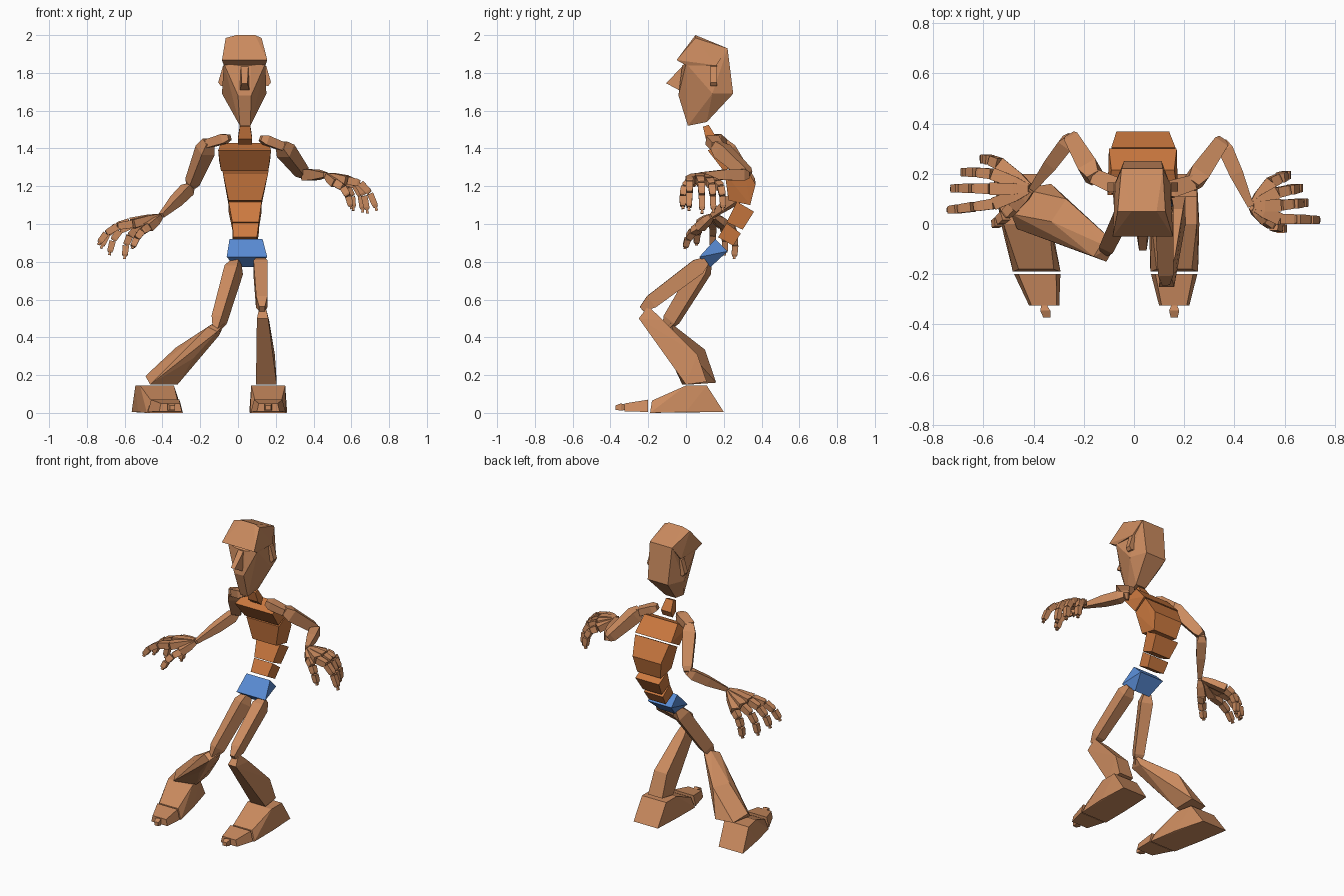
import bpy, bmesh
from mathutils import Vector


def mat(name, c):
    m = bpy.data.materials.new(name)
    m.diffuse_color = (*c, 1)
    return m


SKIN = mat("skin", (0.6, 0.26, 0.115))
SHIRT = mat("torso_orange", (0.6, 0.19, 0.05))
BLUE = mat("pelvis_blue", (0.1, 0.26, 0.66))


def hull(name, pts, m=SKIN):
    """Flat faceted solid wrapped around a few points."""
    bm = bmesh.new()
    for p in pts:
        bm.verts.new(p)
    r = bmesh.ops.convex_hull(bm, input=bm.verts)
    junk = {g for g in r["geom_interior"] + r["geom_unused"] if isinstance(g, bmesh.types.BMVert)}
    bmesh.ops.delete(bm, geom=list(junk), context='VERTS')
    bmesh.ops.dissolve_limit(bm, angle_limit=0.03, verts=bm.verts, edges=bm.edges)
    bmesh.ops.recalc_face_normals(bm, faces=bm.faces)
    me = bpy.data.meshes.new(name)
    bm.to_mesh(me)
    bm.free()
    me.materials.append(m)
    ob = bpy.data.objects.new(name, me)
    bpy.context.collection.objects.link(ob)
    return ob


def bone(name, a, b, rings, ref=(0, 0, 1), m=SKIN):
    """Four-sided limb from a to b; rings are (t, width, depth)."""
    a, b = Vector(a), Vector(b)
    d = (b - a).normalized()
    u = d.cross(Vector(ref)).normalized()
    v = u.cross(d)
    return hull(name, [a.lerp(b, t) + u * w * i / 2 + v * h * j / 2
                       for t, w, h in rings for i in (-1, 1) for j in (-1, 1)], m)


def slab(name, prof, m):
    """Body block from a side profile of (y, z, left x, right x)."""
    return hull(name, [(x, y, z) for y, z, l, r in prof for x in (l, r)], m)


# Head
slab("forehead", [(0.05, 1.985, -0.065, 0.125), (0.05, 2.0, -0.01, 0.09),
                  (0.22, 1.93, -0.05, 0.115), (-0.05, 1.868, -0.085, 0.155),
                  (0.0, 1.84, -0.075, 0.145), (0.16, 1.84, -0.075, 0.145)], SKIN)
slab("face", [(0.0, 1.85, -0.075, 0.145), (0.22, 1.93, -0.05, 0.115),
              (0.25, 1.69, -0.04, 0.11), (0.14, 1.69, -0.085, 0.15),
              (0.11, 1.54, 0.0, 0.075), (0.01, 1.52, 0.01, 0.065),
              (-0.04, 1.68, 0.0, 0.07), (-0.02, 1.84, 0.0, 0.07)], SKIN)
slab("nose", [(-0.015, 1.84, 0.015, 0.055), (-0.105, 1.745, 0.02, 0.05),
              (-0.04, 1.71, 0.01, 0.06), (0.0, 1.72, 0.01, 0.06)], SKIN)
for side, s in (("left", 1), ("right", -1)):
    hull("ear_" + side, [(0.035 + s * x, y, z) for x, z in
                         ((0.10, 1.84), (0.115, 1.835), (0.14, 1.75), (0.125, 1.73), (0.08, 1.74))
                         for y in (0.13, 0.165)])

# Neck, spine and pelvis
slab("neck", [(0.09, 1.515, 0.01, 0.065), (0.12, 1.525, 0.01, 0.065),
              (0.16, 1.46, 0.0, 0.075), (0.14, 1.42, 0.0, 0.075), (0.105, 1.45, 0.0, 0.075)], SHIRT)
slab("chest", [(0.115, 1.39, -0.105, 0.175), (0.215, 1.43, -0.09, 0.16),
               (0.30, 1.335, -0.10, 0.17), (0.20, 1.28, -0.09, 0.16)], SHIRT)
slab("upper_spine", [(0.205, 1.27, -0.08, 0.16), (0.305, 1.325, -0.09, 0.165),
                     (0.368, 1.21, -0.07, 0.14), (0.34, 1.1, -0.05, 0.125),
                     (0.225, 1.125, -0.05, 0.125)], SHIRT)
slab("middle_spine", [(0.27, 1.118, -0.05, 0.125), (0.36, 1.065, -0.05, 0.125),
                      (0.30, 0.97, -0.03, 0.11), (0.215, 1.01, -0.03, 0.11)], SHIRT)
slab("lower_spine", [(0.215, 1.005, -0.03, 0.11), (0.29, 0.95, -0.03, 0.11),
                     (0.25, 0.885, -0.025, 0.1), (0.17, 0.93, -0.025, 0.1)], SHIRT)
slab("pelvis", [(0.155, 0.92, -0.045, 0.13), (0.22, 0.855, -0.045, 0.13),
                (0.13, 0.772, -0.01, 0.1), (0.07, 0.825, -0.06, 0.155)], BLUE)

# Arms and hands: joint positions for each side
HANDS = {
    "left": dict(
        inner=(0.12, 0.13, 1.455), shoulder=(0.235, 0.165, 1.41), elbow=(0.35, 0.33, 1.26),
        wrist=(0.465, 0.07, 1.26),
        fingers=[("index", (0.58, 0.02, 1.23), (0.69, 0.02, 1.24), (0.735, 0.015, 1.07)),
                 ("middle", (0.585, 0.075, 1.235), (0.67, 0.085, 1.23), (0.685, 0.085, 1.055)),
                 ("ring", (0.57, 0.125, 1.225), (0.66, 0.145, 1.22), (0.66, 0.145, 1.06)),
                 ("pinky", (0.545, 0.165, 1.21), (0.61, 0.2, 1.21), (0.61, 0.195, 1.07)),
                 ("thumb", (0.52, 0.02, 1.215), (0.58, -0.03, 1.2), (0.60, -0.015, 1.08))]),
    "right": dict(
        inner=(-0.045, 0.14, 1.46), shoulder=(-0.16, 0.19, 1.425), elbow=(-0.25, 0.345, 1.2),
        wrist=(-0.405, 0.14, 1.045),
        fingers=[("index", (-0.56, 0.08, 1.0), (-0.69, 0.06, 1.0), (-0.74, 0.055, 0.89)),
                 ("middle", (-0.575, 0.14, 1.01), (-0.69, 0.145, 1.0), (-0.725, 0.14, 0.87)),
                 ("ring", (-0.565, 0.2, 0.995), (-0.67, 0.21, 0.97), (-0.68, 0.205, 0.835)),
                 ("pinky", (-0.535, 0.24, 0.97), (-0.60, 0.27, 0.94), (-0.60, 0.255, 0.815)),
                 ("thumb", (-0.48, 0.07, 0.98), (-0.53, 0.01, 0.96), (-0.56, -0.005, 0.87))]),
}
for side, h in HANDS.items():
    bone("collar_" + side, h["inner"], h["shoulder"], [(0, 0.04, 0.03), (0.25, 0.07, 0.05), (1, 0.06, 0.045)])
    bone("upper_arm_" + side, h["shoulder"], h["elbow"], [(-0.05, 0.05, 0.05), (0.15, 0.08, 0.08), (0.9, 0.06, 0.06), (1, 0.04, 0.04)])
    bone("forearm_" + side, h["elbow"], h["wrist"], [(0, 0.035, 0.035), (0.12, 0.06, 0.06), (0.5, 0.055, 0.055), (1, 0.025, 0.025)])
    w = Vector(h["wrist"])
    for name, k, c, tip in h["fingers"]:
        k, c, tip = Vector(k), Vector(c), Vector(tip)
        bone(f"{name}_palm_{side}", w.lerp(k, 0.08), w.lerp(k, 0.97), [(0, 0.025, 0.025), (0.4, 0.045, 0.04), (1, 0.05, 0.045)])

        def at(t):
            return k * (1 - t) ** 2 + c * 2 * t * (1 - t) + tip * t * t
        for i, (t0, t1) in enumerate(((0, 0.33), (0.35, 0.66), (0.68, 0.94))):
            f = 0.042 - 0.004 * i
            bone(f"{name}_joint_{i + 1}_{side}", at(t0), at(t1), [(0, f, f), (0.8, f * 0.92, f * 0.92), (1, f * 0.7, f * 0.7)], (0, 1, 0))
        bone(f"{name}_tip_{side}", at(0.94), at(1), [(0, 0.012, 0.012), (1, 0.016, 0.016)], (0, 1, 0))

# Thighs
THIGH = [(0, 0.045, 0.045), (0.12, 0.075, 0.085), (0.85, 0.06, 0.075), (1, 0.03, 0.03)]
bone("thigh_left", (0.118, 0.105, 0.805), (0.127, -0.235, 0.55), THIGH)
bone("thigh_right", (-0.01, 0.11, 0.80), (-0.115, -0.11, 0.44), THIGH)

# Shins, flaring toward the ankle
slab("shin_left", [(-0.20, 0.565, 0.115, 0.145), (-0.25, 0.5, 0.1, 0.16), (-0.12, 0.49, 0.1, 0.165),
                   (0.06, 0.31, 0.1, 0.195), (0.11, 0.165, 0.1, 0.205), (0.0, 0.15, 0.095, 0.205)], SKIN)
hull("shin_right", [(-0.16, -0.13, 0.455), (-0.11, -0.15, 0.43), (-0.07, -0.08, 0.475), (-0.10, -0.06, 0.41),
                    (-0.13, -0.08, 0.475),
                    (-0.33, 0.01, 0.345), (-0.27, 0.1, 0.335), (-0.235, -0.075, 0.29),
                    (-0.49, 0.04, 0.195), (-0.465, -0.02, 0.15), (-0.32, 0.02, 0.15),
                    (-0.33, 0.16, 0.16), (-0.45, 0.14, 0.16)])

# Feet, toes and toe tips: shift and lean of each foot along y
for side, cx, lean in (("left", 0.16, 0.0), ("right", -0.385, -0.22)):
    def foot(name, prof):
        hull(f"{name}_{side}", [(cx + lean * (y + 0.2) + s * w, y, z) for y, z, w in prof for s in (-1, 1)])
    foot("foot", [(0.0, 0.145, 0.09), (0.11, 0.145, 0.09), (0.2, 0.005, 0.09), (0.0, 0.005, 0.1),
                  (-0.19, 0.0, 0.095), (-0.18, 0.065, 0.07)])
    foot("toe", [(-0.2, 0.07, 0.075), (-0.2, 0.005, 0.092), (-0.325, 0.05, 0.05), (-0.325, 0.008, 0.06)])
    foot("toe_tip", [(-0.325, 0.045, 0.012), (-0.325, 0.015, 0.012), (-0.345, 0.05, 0.02),
                     (-0.345, 0.012, 0.02), (-0.372, 0.04, 0.014), (-0.372, 0.016, 0.014)])
